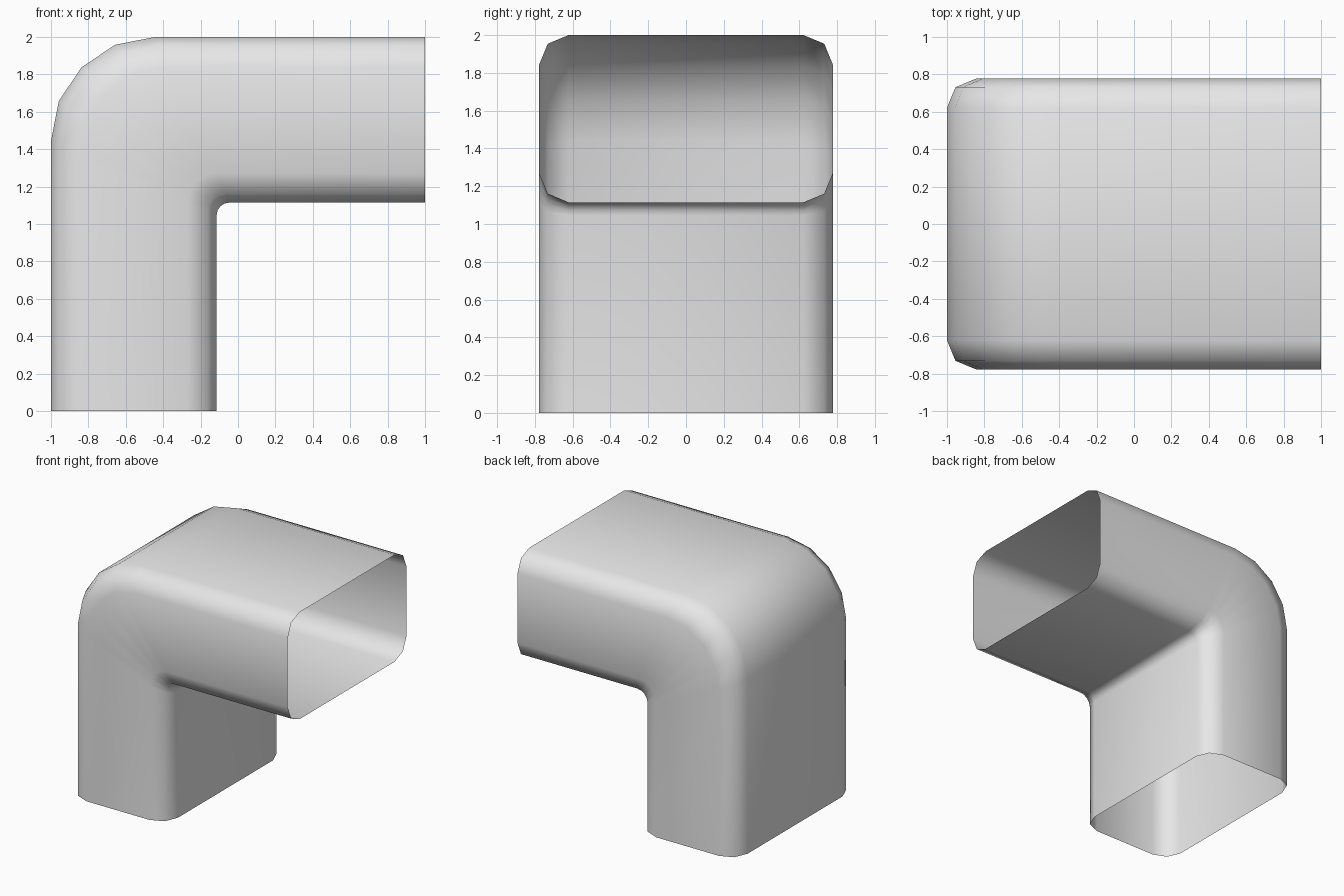
import bpy, bmesh, math

if "Cube" in bpy.data.objects:
    bpy.data.objects.remove(bpy.data.objects["Cube"])

DEPTH, HALF_W, CORNER = 0.885, 0.777, 0.155   # duct cross-section
R_OUTER, R_INNER = 0.555, 0.07                # bend radius outside / inside
BEND_SEGS, CORNER_SEGS = 4, 2

# Rounded-rectangle cross-section as (distance from outer wall, y), counter-clockwise
profile = []
for k, (cd, cy) in enumerate([(DEPTH - CORNER, HALF_W - CORNER), (CORNER, HALF_W - CORNER),
                              (CORNER, CORNER - HALF_W), (DEPTH - CORNER, CORNER - HALF_W)]):
    for s in range(CORNER_SEGS + 1):
        a = math.pi / 2 * (k + s / CORNER_SEGS)
        profile.append((cd + CORNER * math.cos(a), cy + CORNER * math.sin(a)))


def rail(d, y):
    """Path of one profile point: up the leg, round the bend, out along the arm."""
    r = R_OUTER + (R_INNER - R_OUTER) * d / DEPTH
    cx, cz = -1 + d + r, 2 - d - r
    pts = [(-1 + d, y, 0)]
    for s in range(BEND_SEGS + 1):
        a = math.pi / 2 * s / BEND_SEGS
        pts.append((cx - r * math.cos(a), y, cz + r * math.sin(a)))
    pts.append((1, y, 2 - d))
    return pts


# Open-ended duct elbow skinned between the rails
bm = bmesh.new()
rails = [[bm.verts.new(p) for p in rail(d, y)] for d, y in profile]
for j, a in enumerate(rails):
    b = rails[(j + 1) % len(rails)]
    for i in range(len(a) - 1):
        bm.faces.new((a[i], b[i], b[i + 1], a[i + 1])).smooth = True

mesh = bpy.data.meshes.new("duct_elbow")
bm.to_mesh(mesh)
bm.free()
duct = bpy.data.objects.new("duct_elbow", mesh)
bpy.context.collection.objects.link(duct)

# Plain light grey sheet metal
grey = bpy.data.materials.new("light_grey")
grey.diffuse_color = (0.8, 0.8, 0.8, 1)
grey.use_nodes = True
grey.node_tree.nodes["Principled BSDF"].inputs["Base Color"].default_value = grey.diffuse_color
mesh.materials.append(grey)
